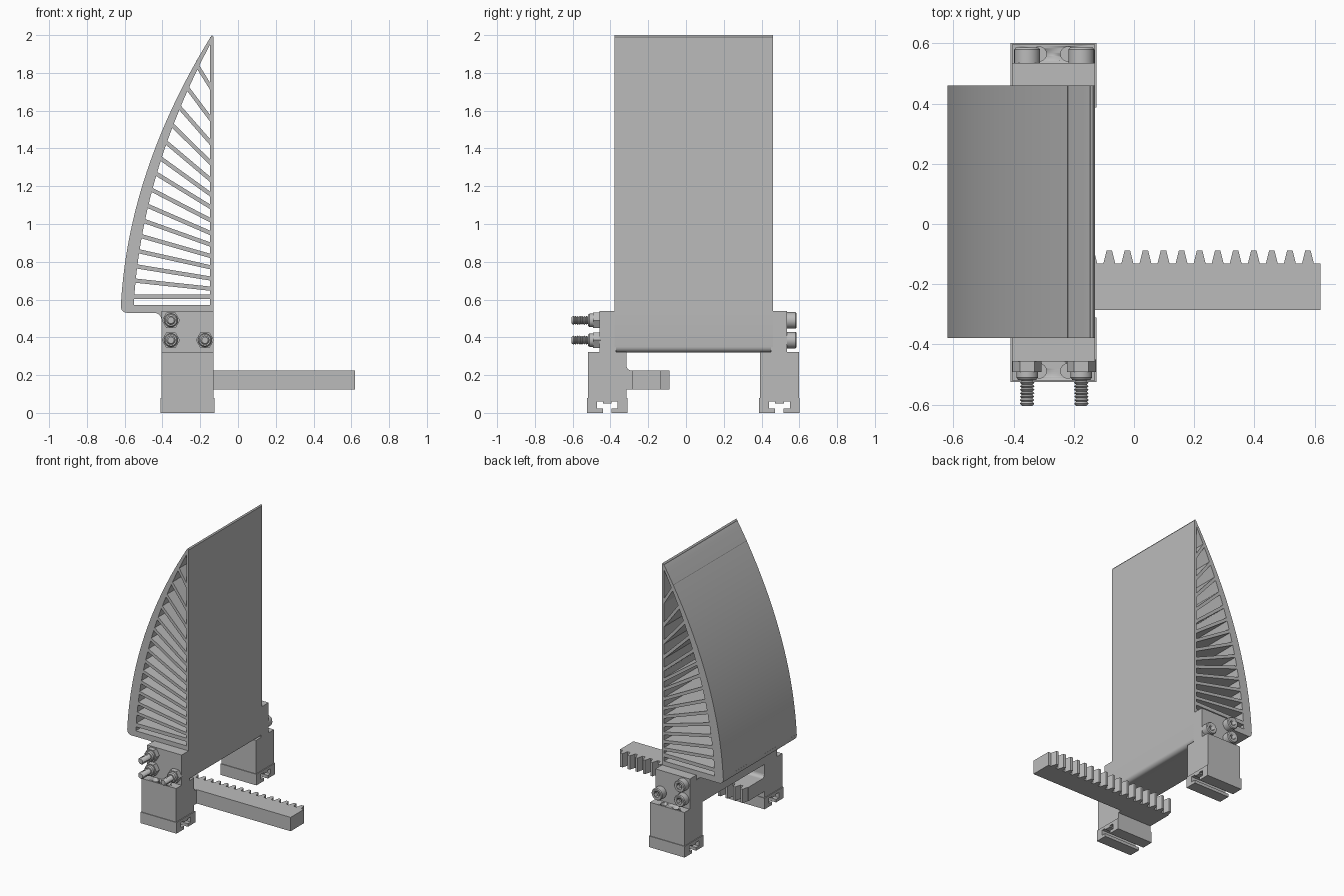
import bpy, bmesh, math
from mathutils import Matrix, Vector

cube = bpy.data.objects.get("Cube")
if cube:
    bpy.data.objects.remove(cube, do_unlink=True)

grey = bpy.data.materials.new("plain grey")
grey.use_nodes = True
COLOUR = (0.5, 0.5, 0.5, 1)
grey.diffuse_color = COLOUR
grey.node_tree.nodes["Principled BSDF"].inputs["Base Color"].default_value = COLOUR


def finish(name, bm):
    bmesh.ops.recalc_face_normals(bm, faces=bm.faces)
    mesh = bpy.data.meshes.new(name)
    bm.to_mesh(mesh)
    bm.free()
    mesh.materials.append(grey)
    ob = bpy.data.objects.new(name, mesh)
    bpy.context.collection.objects.link(ob)
    bpy.ops.object.select_all(action='DESELECT')
    ob.select_set(True)
    bpy.context.view_layer.objects.active = ob
    bpy.ops.object.shade_smooth_by_angle(angle=math.radians(30))
    return ob


def prism(bm, pts, axis, a, b):
    """Extrude a 2D outline along an axis; the outline uses the other two axes in order."""
    def place(p, d):
        c = list(p)
        c.insert("xyz".index(axis), d)
        return bm.verts.new(c)
    face = bm.faces.new([place(p, a) for p in pts])
    new = bmesh.ops.extrude_face_region(bm, geom=[face])["geom"]
    step = Vector([(b - a) * (k == axis) for k in "xyz"])
    bmesh.ops.translate(bm, vec=step, verts=[g for g in new if isinstance(g, bmesh.types.BMVert)])


def rect(x0, x1, z0, z1):
    return [(x0, z0), (x1, z0), (x1, z1), (x0, z1)]


def arc(cx, cz, r, a0, a1, n=6):
    angles = [math.radians(a0 + (a1 - a0) * i / n) for i in range(n + 1)]
    return [(cx + r * math.cos(a), cz + r * math.sin(a)) for a in angles]


def lathe(bm, profile, x, z, n):
    """Closed solid turned about a line along y; profile holds (y, radius)."""
    rings = [[bm.verts.new((x + px, y, z + pz)) for px, pz in arc(0, 0, r, 0, 360, n)[:-1]]
             for y, r in profile]
    for lo, hi in zip(rings, rings[1:]):
        for i in range(n):
            j = (i + 1) % n
            bm.faces.new((lo[i], lo[j], hi[j], hi[i]))
    bm.faces.new(rings[0])
    bm.faces.new(rings[-1])


def cut(ob, cutter):
    cutter.hide_render = True
    cutter.hide_viewport = True
    mod = ob.modifiers.new("cut", 'BOOLEAN')
    mod.operation = 'DIFFERENCE'
    mod.solver = 'EXACT'
    mod.object = cutter


# Fin: curved back shell, straight face and slanted ribs
FRONT, BACK = -0.378, 0.46
FACE = -0.13


def outer(z):
    return -0.62 + 0.2013 * (z - 0.57) + 0.1973 * (z - 0.57) * (z - 1.315)


def inner(z):
    return min(outer(z) + 0.068 - 0.04 * ((z - 0.6) / 1.25) ** 2, FACE)


bm = bmesh.new()
levels = [0.565 + (1.99 - 0.565) * i / 40 for i in range(41)]
shell = [(outer(z), z) for z in levels] + [(-0.137, 2.0), (FACE, 1.99)]
shell += [(inner(z), z) for z in reversed(levels)]
prism(bm, shell, "y", FRONT, BACK)
finish("fin_back_shell", bm)

bm = bmesh.new()
prism(bm, rect(FACE - 0.017, FACE, 0.55, 1.99), "y", FRONT, BACK)
finish("fin_face", bm)

bm = bmesh.new()
left_ends = [0.615, 0.7, 0.775, 0.855, 0.935, 1.015, 1.095, 1.18, 1.265, 1.345, 1.43,
             1.52, 1.615, 1.715, 1.83]
for i, z in enumerate(left_ends):
    t = i / (len(left_ends) - 1)
    slope = 0 if i == 0 else 0.05 + 0.75 * t + 0.6 * t ** 3
    x0, x1 = inner(z) - 0.012, FACE - 0.01
    z1 = z - slope * (x1 - x0)
    h = 0.013 * math.hypot(1, slope) * (1.0 if i == 0 else 0.85)
    z0 = z + slope * 0.012
    prism(bm, [(x0, z0 - h), (x1, z1 - h), (x1, z1 + h), (x0, z0 + h)], "y", FRONT, BACK)
finish("fin_ribs", bm)

bm = bmesh.new()
floor = [(FACE, 0.572), (outer(0.565), 0.572)]
floor += arc(-0.588, 0.562, 0.032, 180, 270)
floor += arc(-0.445, 0.49, 0.04, 90, 0)
floor += [(-0.405, 0.32)] + arc(FACE - 0.03, 0.35, 0.03, -90, 0)
prism(bm, floor, "y", FRONT, BACK)
finish("fin_base", bm)

# Clamp blocks, legs and slotted feet at both ends
X0, X1 = -0.405, -0.13
ends = {"front": (-0.52, -0.315, -0.457, -0.37), "back": (0.392, 0.597, 0.45, 0.535)}
for side, (y0, y1, b0, b1) in ends.items():
    mid = (y0 + y1) / 2
    bm = bmesh.new()
    prism(bm, rect(X0, X1, 0.31, 0.54), "y", b0, b1)
    finish(side + "_clamp_block", bm)

    bm = bmesh.new()
    prism(bm, rect(X0, X1, y0, y1), "z", 0.075, 0.322)
    leg = finish(side + "_leg", bm)
    bm = bmesh.new()
    hole_y = y0 + 0.032 if side == "front" else y1 - 0.032
    for x in (-0.315, -0.22):
        prism(bm, arc(x, hole_y, 0.024, 0, 360, 24)[:-1], "z", 0.26, 0.4)
    cut(leg, finish(side + "_leg_hole_cutter", bm))

    bm = bmesh.new()
    half = (y1 - y0) / 2 + 0.005
    foot = [(0.023, 0), (half, 0), (half, 0.08), (-half, 0.08), (-half, 0), (-0.023, 0),
            (-0.023, 0.022), (-0.055, 0.022), (-0.055, 0.06), (-0.023, 0.06),
            (-0.023, 0.05), (0.023, 0.05), (0.023, 0.06), (0.055, 0.06),
            (0.055, 0.022), (0.023, 0.022)]
    prism(bm, [(mid + y, z) for y, z in foot], "x", X0 - 0.006, X1 + 0.006)
    finish(side + "_slotted_foot", bm)

# Toothed rack and the filleted web that ties it to the front leg
bm = bmesh.new()
PITCH = 0.06
rack = [(0.62, -0.285), (0.62, -0.132), (0.608, -0.132)]
for i in range(17):
    x = 0.578 - i * PITCH
    rack += [(x + 0.02, -0.132), (x + 0.009, -0.088), (x - 0.009, -0.088), (x - 0.02, -0.132)]
rack += [(X0, -0.132), (X0, -0.285)]
prism(bm, rack, "z", 0.125, 0.225)
finish("toothed_rack", bm)

bm = bmesh.new()
web = [(-0.32, 0.125), (-0.28, 0.125), (-0.28, 0.225)] + arc(-0.29, 0.25, 0.025, 270, 180)
prism(bm, web + [(-0.32, 0.25)], "x", X0, X1)
finish("rack_web", bm)

# Bolts: socket heads at the back, lock nuts and threaded ends at the front
for i, (x, z) in enumerate([(-0.355, 0.49), (-0.355, 0.385), (-0.175, 0.385)], 1):
    bm = bmesh.new()
    lathe(bm, [(0.53, 0.043), (0.58, 0.043), (0.586, 0.038)], x, z, 32)
    head = finish(f"bolt_head_{i}", bm)
    bm = bmesh.new()
    lathe(bm, [(0.555, 0.022), (0.6, 0.022)], x, z, 6)
    cut(head, finish(f"socket_cutter_{i}", bm))

    bm = bmesh.new()
    lathe(bm, [(-0.45, 0.048), (-0.492, 0.048)], x, z, 6)
    lathe(bm, [(-0.49, 0.036), (-0.51, 0.036), (-0.518, 0.03)], x, z, 32)
    finish(f"lock_nut_{i}", bm)

    bm = bmesh.new()
    thread = [(-0.5, 0.023)]
    for k in range(8):
        y = -0.51 - k * 0.0115
        thread += [(y, 0.018), (y - 0.006, 0.024)]
    lathe(bm, thread + [(-0.605, 0.017)], x, z, 20)
    finish(f"threaded_end_{i}", bm)
